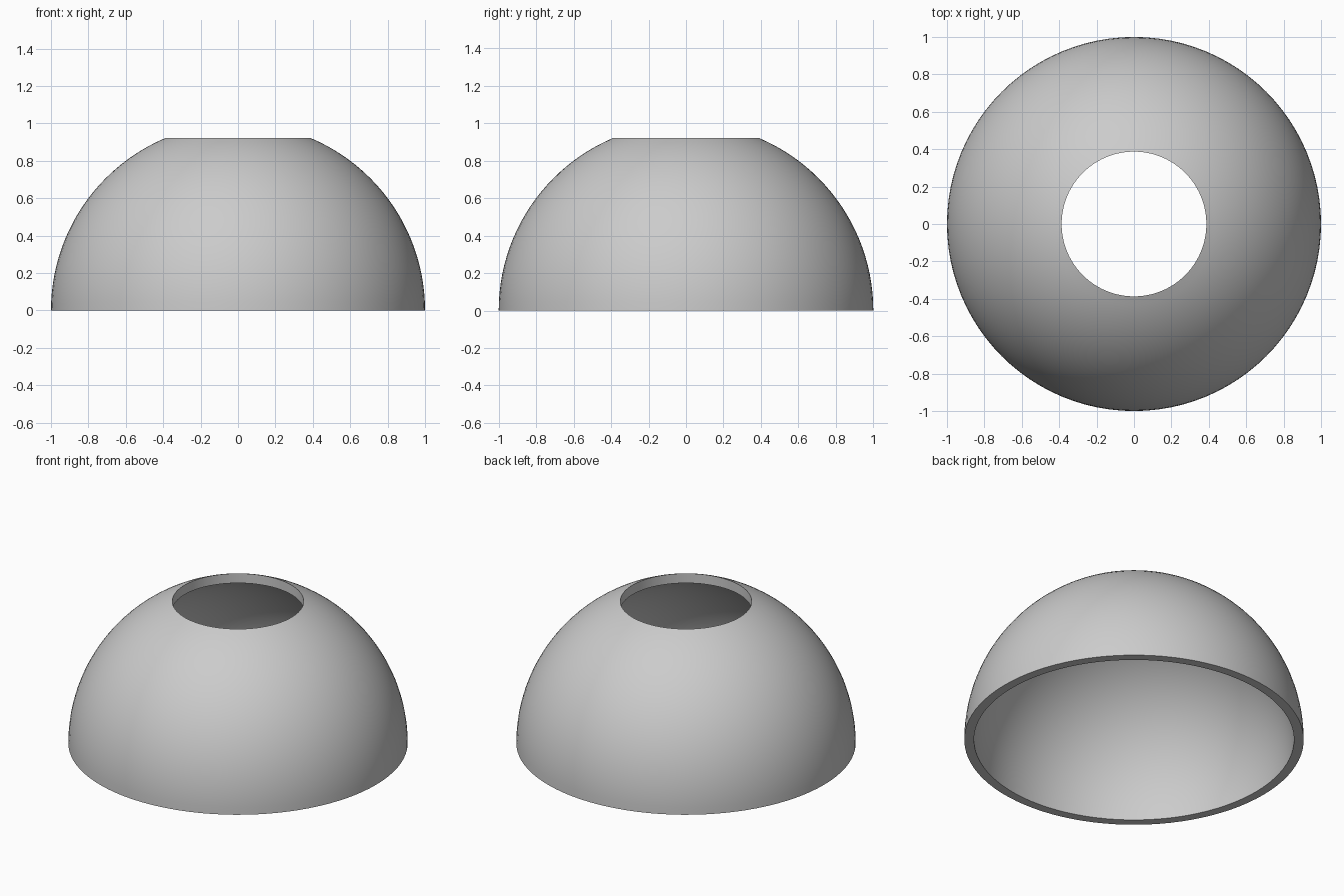
import bpy, bmesh, math

if "Cube" in bpy.data.objects:
    bpy.data.objects.remove(bpy.data.objects["Cube"])

OUTER, INNER, HOLE = 1.0, 0.943, 0.387
SEGS, STEPS = 96, 24


def arc(radius, flip=False):
    """Profile points (r, z) from the base up to the hole wall."""
    end = math.acos(HOLE / radius)
    pts = [(radius * math.cos(end * i / STEPS), radius * math.sin(end * i / STEPS))
           for i in range(STEPS + 1)]
    return pts[::-1] if flip else pts


# Closed shell section: outer curve, vertical hole wall, inner curve, flat base rim
profile = arc(OUTER) + arc(INNER, flip=True)

bm = bmesh.new()
rings = []
for s in range(SEGS):
    a = 2 * math.pi * s / SEGS
    rings.append([bm.verts.new((r * math.cos(a), r * math.sin(a), z)) for r, z in profile])
n = len(profile)
for s in range(SEGS):
    a, b = rings[s], rings[(s + 1) % SEGS]
    for i in range(n):
        j = (i + 1) % n
        bm.faces.new((a[i], b[i], b[j], a[j]))
bmesh.ops.recalc_face_normals(bm, faces=bm.faces)

mesh = bpy.data.meshes.new("dome_shell")
bm.to_mesh(mesh)
bm.free()
dome = bpy.data.objects.new("dome_shell", mesh)
bpy.context.collection.objects.link(dome)

# Smooth curves, crisp rims
bpy.context.view_layer.objects.active = dome
dome.select_set(True)
bpy.ops.object.shade_smooth_by_angle(angle=math.radians(30))
